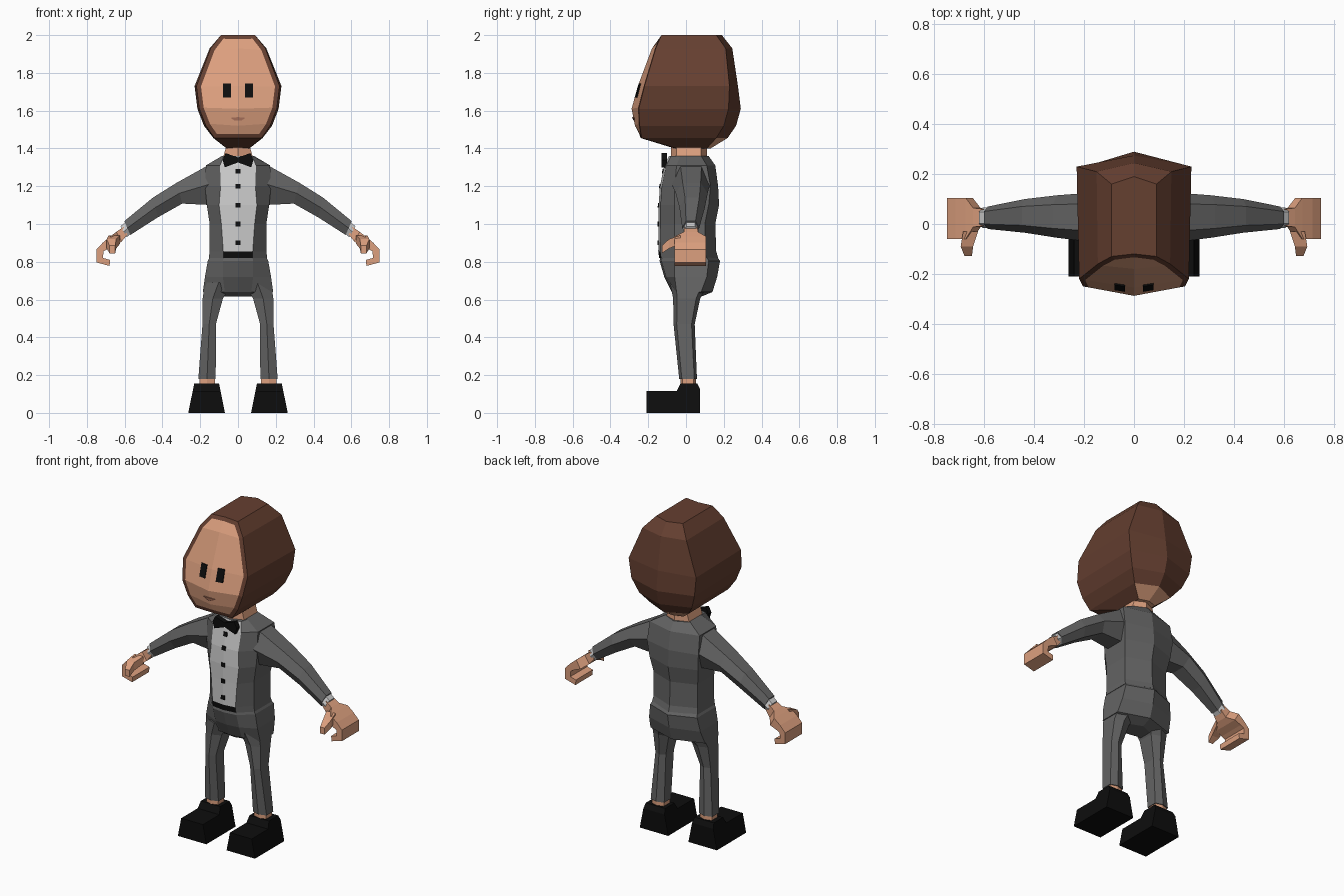
import bpy
import bmesh
from mathutils import Vector
from mathutils.bvhtree import BVHTree

old = bpy.data.objects.get("Cube")
if old:
    bpy.data.objects.remove(old, do_unlink=True)


def material(name, r, g, b):
    mat = bpy.data.materials.new(name)
    mat.use_nodes = True
    mat.diffuse_color = (r, g, b, 1)
    bsdf = mat.node_tree.nodes["Principled BSDF"]
    bsdf.inputs["Base Color"].default_value = (r, g, b, 1)
    bsdf.inputs["Roughness"].default_value = 0.9
    return mat


SKIN = material("skin", 0.72, 0.35, 0.21)
LIPS = material("lips", 0.45, 0.19, 0.12)
HAIR = material("brown hair", 0.13, 0.05, 0.03)
SUIT = material("grey cloth", 0.125, 0.125, 0.125)
SHIRT = material("white cloth", 0.6, 0.6, 0.6)
BLACK = material("black", 0.004, 0.004, 0.004)


def loft(name, rings, mats, paint=None, mirror=False):
    """Skin a list of rings; paint(row, side) picks the material, caps have side -1."""
    bm = bmesh.new()
    rows = [[bm.verts.new(p) for p in ring] for ring in rings]
    n = len(rows[0])
    pick = paint or (lambda row, side: 0)
    for i in range(len(rows) - 1):
        for j in range(n):
            k = (j + 1) % n
            face = bm.faces.new((rows[i][j], rows[i][k], rows[i + 1][k], rows[i + 1][j]))
            face.material_index = pick(i, j)
    for i in (0, len(rows) - 1):
        bm.faces.new(rows[i]).material_index = pick(i, -1)
    bmesh.ops.recalc_face_normals(bm, faces=bm.faces)
    mesh = bpy.data.meshes.new(name)
    bm.to_mesh(mesh)
    bm.free()
    for mat in mats:
        mesh.materials.append(mat)
    obj = bpy.data.objects.new(name, mesh)
    bpy.context.collection.objects.link(obj)
    if mirror:
        obj.modifiers.new("Mirror", "MIRROR")
    return obj


def symmetric(z, half):
    """Full ring from a half ring whose ends lie on the centre line."""
    other = [(-x, y) for x, y in reversed(half[1:-1])]
    return [(x, y, z) for x, y in half + other]


def prism(outline, y0, y1):
    return [[(x, y, z) for x, z in outline] for y in (y0, y1)]


def plate(name, mat, outline, target, mirror=False):
    """Thin plate laid on the front of another part."""
    mesh = target.data
    tree = BVHTree.FromPolygons([v.co for v in mesh.vertices], [p.vertices for p in mesh.polygons])
    hits = [tree.ray_cast(Vector((x, -2, z)), Vector((0, 1, 0)))[0] for x, z in outline]
    rings = [[(p.x, p.y + d, p.z) for p in hits] for d in (-0.006, 0.002)]
    return loft(name, rings, [mat], mirror=mirror)


def box(x, z, w, h):
    return [(x - w, z - h), (x + w, z - h), (x + w, z + h), (x - w, z + h)]


# Head: z, front width, front side y, front centre y, back width, back side y, back centre y
head_levels = [
    (2.0, .09, -.13, -.12, .09, .16, .19),
    (1.93, .145, -.16, -.18, .15, .21, .245),
    (1.73, .22, -.22, -.255, .23, .23, .275),
    (1.61, .205, -.25, -.288, .215, .225, .29),
    (1.52, .17, -.245, -.27, .18, .2, .265),
    (1.455, .125, -.235, -.24, .13, .16, .22),
    (1.4, .06, -.05, -.06, .06, .11, .13),
]
head = loft(
    "head",
    [symmetric(z, [(0, fc), (fw, fs), (bw, bs), (0, bc)])
     for z, fw, fs, fc, bw, bs, bc in head_levels],
    [HAIR, SKIN],
    lambda i, j: int((i < 5 and j in (0, 5)) or (i == 5 and j in (2, 3)) or (i == 6)))

# Hair border around the face
bm = bmesh.new()
bm.from_mesh(head.data)
front = [f for f in bm.faces if f.material_index == 1 and f.calc_center_median().y < -0.1]
rim = bmesh.ops.inset_region(bm, faces=front, thickness=0.024, use_even_offset=True)
for f in rim["faces"]:
    f.material_index = 0
bm.to_mesh(head.data)
bm.free()

plate("eyes", BLACK, box(.058, 1.707, .021, .037), head, mirror=True)
plate("mouth", LIPS, [(-.04, 1.562), (0, 1.566), (.04, 1.562), (.02, 1.549), (0, 1.547), (-.02, 1.549)], head)

# Neck
loft("neck", [symmetric(z, [(0, -.08), (w, -.05), (w, .08), (0, .11)])
              for z, w in ((1.33, .085), (1.42, .06))], [SKIN])


def body_ring(z, fw, yf, w, ysf, ysb, yb):
    return symmetric(z, [(0, yf), (fw, yf + .01), (w, ysf), (w, ysb), (0, yb)])


# Jacket with the shirt front and waistband painted on its front faces
jacket_levels = [
    (1.36, .075, -.09, .085, -.03, .08, .12),
    (1.31, .095, -.115, .17, -.05, .11, .155),
    (1.2, .092, -.138, .175, -.06, .13, .17),
    (1.1, .1, -.145, .165, -.06, .12, .175),
    (1.0, .088, -.145, .15, -.06, .1, .155),
    (.855, .078, -.147, .15, -.06, .1, .16),
    (.82, .078, -.142, .155, -.06, .11, .17),
]
jacket = loft("jacket", [body_ring(*lv) for lv in jacket_levels], [SUIT, SHIRT, BLACK],
              lambda i, j: (2 if i == 5 else 1) if j in (0, 7) else 0)

for z in (1.28, 1.2, 1.1, 1.0, .9):
    plate("shirt_button", BLACK, box(0, z, .012, .012), jacket)

# Bow tie
loft("bow_tie", prism([(0, 1.352), (.065, 1.375), (.082, 1.34), (.07, 1.3), (0, 1.326),
                       (-.07, 1.3), (-.082, 1.34), (-.065, 1.375)], -.13, -.1), [BLACK])

# Trousers: hips and legs
hip_levels = [
    (.825, .08, -.135, .15, -.06, .11, .165),
    (.805, .08, -.14, .16, -.06, .12, .18),
    (.72, .08, -.115, .175, -.06, .11, .165),
    (.64, .07, -.075, .186, -.05, .08, .14),
    (.615, .04, -.04, .1, -.03, .04, .08),
]
loft("trouser_hips", [body_ring(*lv) for lv in hip_levels], [SUIT])


def leg_ring(z, x0, x1, y0, y1):
    m, q = (x0 + x1) / 2, (y1 - y0) * .15
    return [(x0, y0 + q, z), (m, y0, z), (x1, y0 + q, z), (x1, y1 - q, z), (m, y1, z), (x0, y1 - q, z)]


leg_levels = [
    (.69, .03, .175, -.085, .12),
    (.605, .08, .187, -.068, .075),
    (.47, .117, .188, -.066, .046),
    (.18, .118, .21, -.036, .058),
]
loft("trouser_legs", [leg_ring(*lv) for lv in leg_levels], [SUIT], mirror=True)
loft("ankles", [leg_ring(z, .123, .204, -.03, .053) for z in (.185, .14)], [SKIN], mirror=True)

# Shoes: side profile, narrowing towards the top
shoe_profile = [(-.21, 0), (-.21, .115), (-.05, .115), (-.03, .155),
                (.06, .155), (.075, .125), (.075, 0)]
loft("shoes", [[(.166 + s * (.097 - z * .2), y, z) for y, z in shoe_profile] for s in (-1, 1)],
     [BLACK], mirror=True)


def limb_ring(ox, oz, ix, iz, y0, y1, bulge=0):
    """Ring between an outer and an inner point, with bulging front and back."""
    q = (y1 - y0) * bulge
    mx, mz = (ox + ix) / 2, (oz + iz) / 2
    return [(ox, y0 + q, oz), (mx, y0, mz), (ix, y0 + q, iz),
            (ix, y1 - q, iz), (mx, y1, mz), (ox, y1 - q, oz)]


# Sleeves and cuffs
sleeve = [
    (.1, 1.343, .13, 1.1, -.08, .13),
    (.325, 1.218, .295, 1.108, -.055, .115),
    (.45, 1.14, .425, 1.035, -.035, .1),
    (.602, 1.015, .57, .942, -.02, .07),
]
loft("sleeves", [limb_ring(*s, .22) for s in sleeve], [SUIT], mirror=True)
cuff = [(.59, 1.015, .562, .952, -.016, .067), (.622, .988, .59, .93, -.016, .067)]
loft("cuffs", [limb_ring(*s, .22) for s in cuff], [SHIRT], mirror=True)

# Curled hands and thumbs
hand = [
    (.605, .985, .585, .945, -.008, .06),
    (.645, .958, .615, .908, -.012, .064),
    (.675, .935, .647, .885, -.06, .105),
    (.715, .902, .69, .868, -.06, .105),
    (.75, .865, .712, .855, -.06, .105),
    (.75, .797, .715, .82, -.06, .105),
    (.68, .778, .677, .81, -.06, .105),
]
loft("hands", [limb_ring(*s) for s in hand], [SKIN], mirror=True)
thumb = [(-.03, .625, .685, .895, .94), (-.09, .645, .695, .87, .92), (-.128, .65, .68, .845, .885)]
loft("thumbs", [[(a, y, c), (b, y, c), (b, y, d), (a, y, d)] for y, a, b, c, d in thumb],
     [SKIN], mirror=True)
